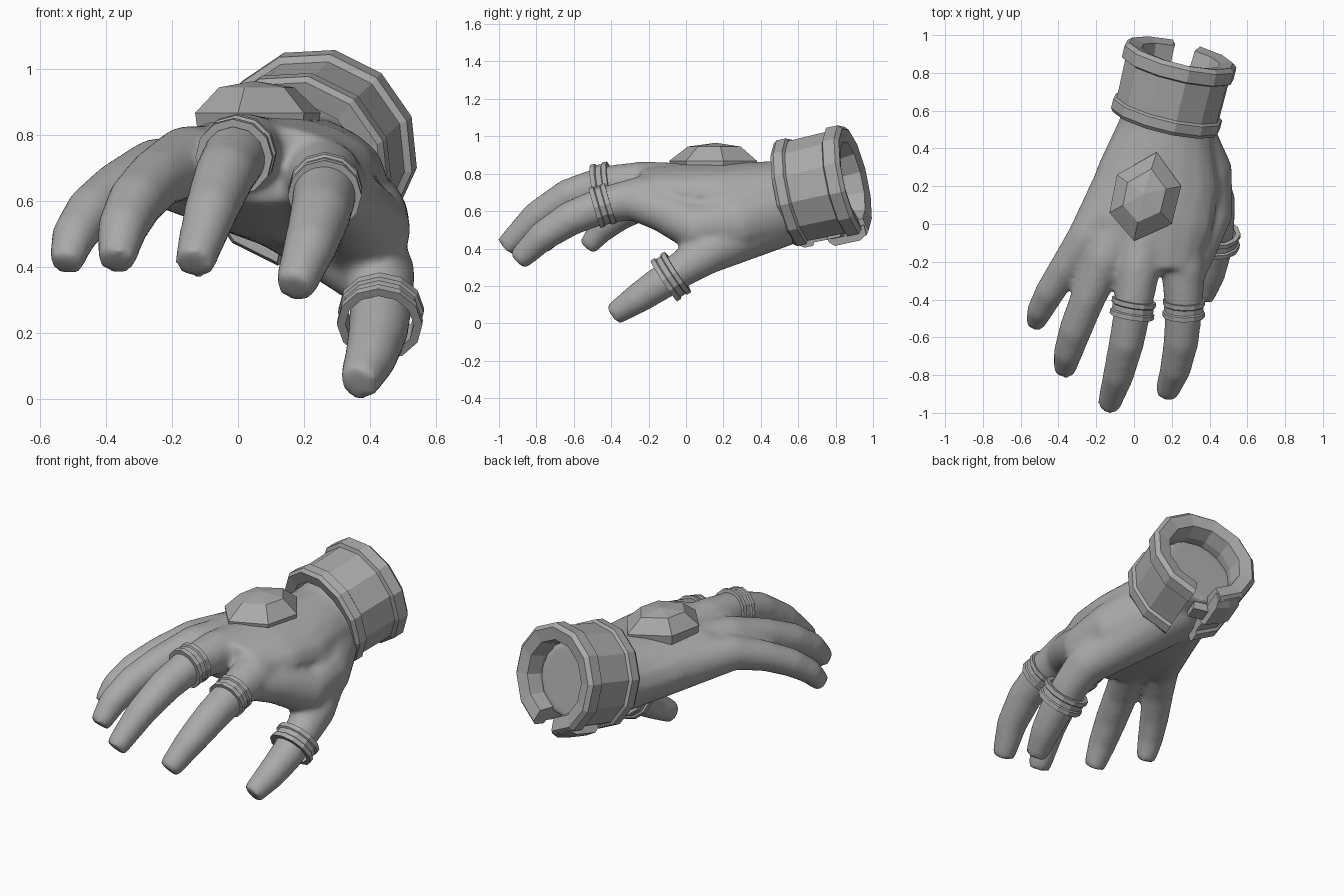
import bpy, bmesh, math
from mathutils import Vector

cube = bpy.data.objects.get("Cube")
if cube:
    bpy.data.objects.remove(cube)

grey = bpy.data.materials.new("plain_grey")
grey.use_nodes = True
shade = (0.4, 0.4, 0.4, 1)
grey.diffuse_color = shade
grey.node_tree.nodes["Principled BSDF"].inputs["Base Color"].default_value = shade


def finish(bm, name):
    bmesh.ops.recalc_face_normals(bm, faces=bm.faces)
    mesh = bpy.data.meshes.new(name)
    bm.to_mesh(mesh)
    bm.free()
    mesh.materials.append(grey)
    obj = bpy.data.objects.new(name, mesh)
    bpy.context.collection.objects.link(obj)
    return obj


def frame(axis):
    """Unit axis with its sideways and upward directions."""
    axis = Vector(axis).normalized()
    side = axis.cross(Vector((0, 0, 1))).normalized()
    return axis, side, side.cross(axis)


def bridge(bm, first, second):
    for i in range(len(first)):
        j = (i + 1) % len(first)
        bm.faces.new((first[i], first[j], second[j], second[i]))


def tube(bm, stations, sides=16):
    """Closed limb through (centre, half width, half height) stations."""
    rings = []
    for i, (centre, wide, high) in enumerate(stations):
        before = stations[max(i - 1, 0)][0]
        after = stations[min(i + 1, len(stations) - 1)][0]
        _, side, up = frame(after - before)
        angles = [math.tau * k / sides for k in range(sides)]
        rings.append([bm.verts.new(centre + side * wide * math.cos(a) + up * high * math.sin(a))
                      for a in angles])
    for first, second in zip(rings, rings[1:]):
        bridge(bm, first, second)
    bm.faces.new(rings[0])
    bm.faces.new(rings[-1])


def revolve(name, centre, axis, profile, sides, start=0.0, sweep=math.tau):
    """Turn a closed (radius, along) profile about an axis; a partial sweep is capped."""
    bm = bmesh.new()
    axis, side, up = frame(axis)
    full = sweep >= math.tau
    rings = []
    for k in range(sides if full else sides + 1):
        angle = start + sweep * k / sides
        out = side * math.cos(angle) + up * math.sin(angle)
        rings.append([bm.verts.new(centre + out * radius + axis * along) for radius, along in profile])
    for first, second in zip(rings, rings[1:] + (rings[:1] if full else [])):
        bridge(bm, first, second)
    if not full:
        bm.faces.new(rings[0])
        bm.faces.new(rings[-1])
    return finish(bm, name)


def bend(knuckle, joint, tip, t):
    """Point on the curve that passes through knuckle, joint and tip."""
    control = joint * 2 - (knuckle + tip) / 2
    return knuckle.lerp(control, t).lerp(control.lerp(tip, t), t)


# Hand: palm, thumb web and digits fused into one smooth skin
# Each digit is knuckle, joint, tip, radius
wrist = Vector((.17, .6, .64))
taper = (1.25, 1.06, 1, .88, .66)
digits = {
    "thumb": ((.43, .1, .37), (.425, -.15, .205), (.365, -.39, .045), .092),
    "index": ((.26, -.25, .67), (.25, -.62, .56), (.17, -.9, .335), .094),
    "middle": ((.02, -.25, .75), (-.04, -.63, .68), (-.135, -.965, .405), .094),
    "third": ((-.16, -.2, .72), (-.31, -.56, .6), (-.37, -.78, .415), .088),
    "little": ((-.26, -.08, .69), (-.445, -.36, .57), (-.525, -.53, .405), .08),
}
paths = {name: [Vector(p) for p in digit[:3]] for name, digit in digits.items()}
palm = [(.21, .8, .73, .22, .22), (.17, .52, .66, .25, .21), (.13, .25, .67, .33, .19),
        (.07, 0, .7, .35, .16), (.08, -.25, .71, .25, .12)]
web = [(*wrist, .2), (.36, .25, .53, .17), (.39, .05, .51, .135),
       (.33, -.13, .6, .11), (.27, -.28, .65, .1)]

bm = bmesh.new()
for limb in (palm, web):
    tube(bm, [(Vector(p[:3]), p[3], p[-1]) for p in limb])
for name, path in paths.items():
    radius = digits[name][3]
    steps = [(bend(*path, i / 4), radius * w, radius * w) for i, w in enumerate(taper)]
    tube(bm, [(wrist, .2, .2)] + steps)
hand = finish(bm, "hand")
remesh = hand.modifiers.new("fuse", "REMESH")
remesh.mode = "VOXEL"
remesh.voxel_size = 0.016
remesh.use_smooth_shade = True
smooth = hand.modifiers.new("soften", "SMOOTH")
smooth.factor = 0.5
smooth.iterations = 14

# Finger rings: two raised lips around a flat band, square to the digit
half_band = [(.8, -.045), (1, -.045), (1, -.02), (.93, -.014)]
band = half_band + [(r, -along) for r, along in reversed(half_band)]
for name, place, size in (("index", .25, .112), ("middle", .25, .118), ("thumb", .36, .13)):
    path = paths[name]
    axis = bend(*path, place + .1) - bend(*path, place - .1)
    revolve(name + "_ring", bend(*path, place), axis, [(r * size, along) for r, along in band], 12)

# Cuff: faceted bracelet, flanged at both ends and open underneath
cuff_centre, cuff_axis = Vector((.16, .53, .685)), (.23, .95, .21)
cuff = [(.22, .02), (.285, .01), (.3, .03), (.3, .08), (.283, .09), (.287, .3),
        (.308, .31), (.308, .375), (.285, .395), (.215, .38), (.2, .3), (.21, .15)]
gap = math.radians(30)
revolve("cuff", cuff_centre, cuff_axis, cuff, 11, math.radians(-87) + gap / 2, math.tau - gap)

# Clasp: stepped plate and latch on the underside beside the opening
plate = [(.25, .16), (.3, .17), (.325, .2), (.325, .34), (.3, .38), (.25, .38)]
latch = [(.24, .18), (.285, .19), (.285, .26), (.24, .27)]
for name, profile, sides, start, sweep in (("clasp_plate", plate, 2, -128, 28),
                                           ("clasp_latch", latch, 1, -100, 18)):
    revolve(name, cuff_centre, cuff_axis, profile, sides, math.radians(start), math.radians(sweep))

# Gem: six-sided cut stone on the back of the hand
outline = [(.12, .38), (.25, .2), (.2, 0), (0, -.09), (-.13, .06), (-.09, .26)]
middle = Vector((.05, .16))
bm = bmesh.new()
levels = []
for scale, z in ((.95, .8), (1, .868), (.6, .945)):
    corners = [middle.lerp(Vector(p), scale) for p in outline]
    levels.append([bm.verts.new((c.x, c.y, z)) for c in corners])
for first, second in zip(levels, levels[1:]):
    bridge(bm, first, second)
bm.faces.new(levels[0])
apex = bm.verts.new((middle.x, middle.y, .965))
for first, second in zip(levels[-1], levels[-1][1:] + levels[-1][:1]):
    bm.faces.new((first, second, apex))
finish(bm, "gem")
